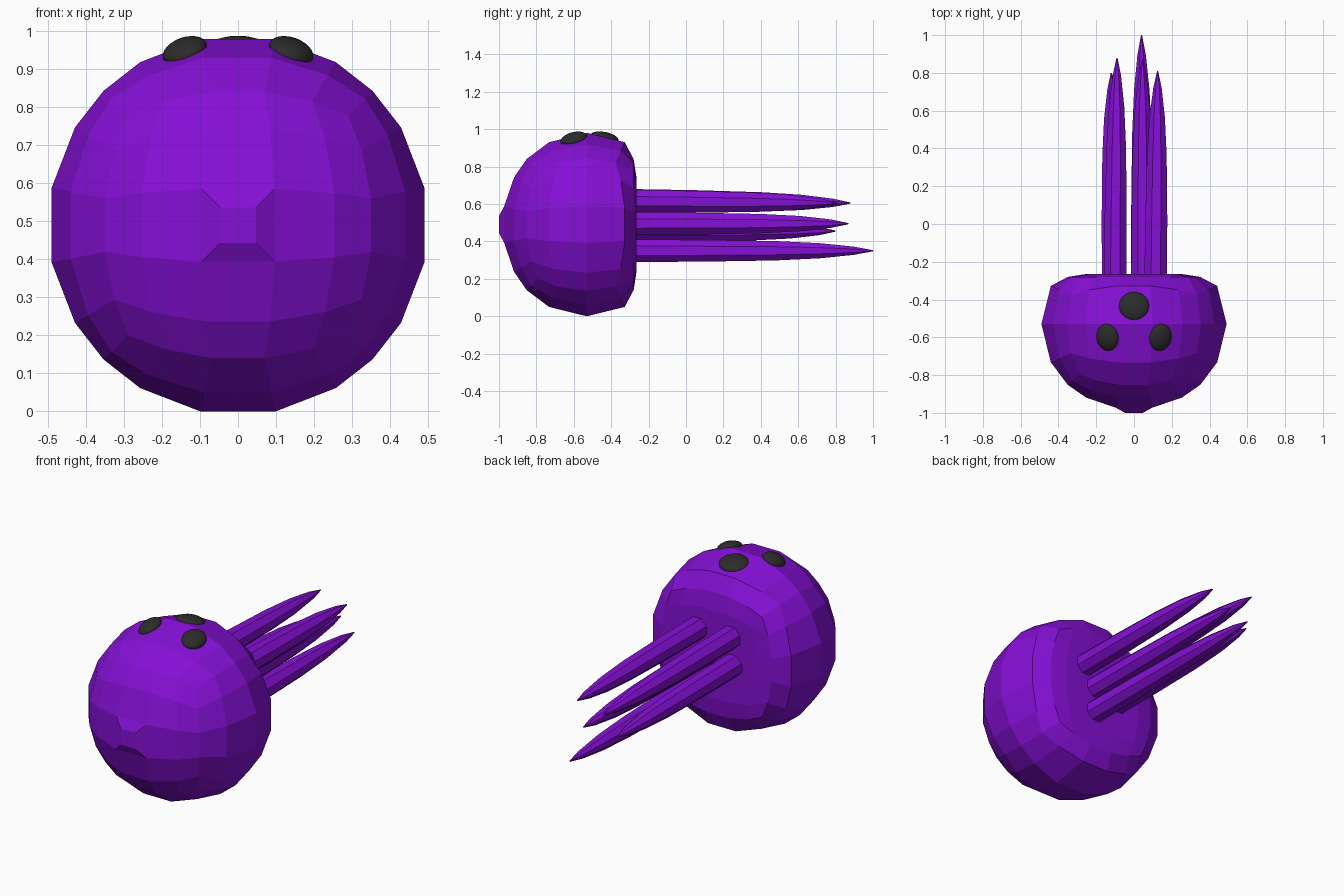
import bpy, bmesh, math
from mathutils import Vector

if "Cube" in bpy.data.objects:
    bpy.data.objects.remove(bpy.data.objects["Cube"])


def material(name, rgb):
    m = bpy.data.materials.new(name)
    m.diffuse_color = (*rgb, 1)
    m.use_nodes = True
    m.node_tree.nodes["Principled BSDF"].inputs["Base Color"].default_value = m.diffuse_color
    return m


PURPLE = material("purple", (0.235, 0.005, 0.67))
BLACK = material("soft_black", (0.025, 0.025, 0.025))
CENTRE = Vector((0, -0.53, 0.49))


def finish(bm, name, mat, smooth=False):
    bmesh.ops.recalc_face_normals(bm, faces=bm.faces[:])
    me = bpy.data.meshes.new(name)
    for f in bm.faces:
        f.smooth = smooth
    bm.to_mesh(me)
    bm.free()
    me.materials.append(mat)
    ob = bpy.data.objects.new(name, me)
    bpy.context.collection.objects.link(ob)
    return ob


# Head: cube cut into a grid, pushed onto a sphere, flattened at the back
bm = bmesh.new()
bmesh.ops.create_cube(bm, size=2)
cuts = {0: (-.6, -.2, .2, .6), 1: (-.5, 0, .5), 2: (-.6, -.2, .2, .6)}
for axis, places in cuts.items():
    for p in places:
        co, no = Vector(), Vector()
        co[axis], no[axis] = p, 1
        bmesh.ops.bisect_plane(bm, geom=bm.verts[:] + bm.edges[:] + bm.faces[:],
                               plane_co=co, plane_no=no)
for v in bm.verts:
    edge_ring = v.co.y > .99 and max(abs(v.co.x), abs(v.co.z)) > .99
    d = v.co.normalized() * 0.5
    v.co = CENTRE + Vector((d.x, d.y * 0.92, d.z))
    v.co.y = min(v.co.y, -0.28 if edge_ring else -0.265)
# slightly pointed front
bm.faces.ensure_lookup_table()
front = min(bm.faces, key=lambda f: f.calc_center_median().y)
bmesh.ops.inset_individual(bm, faces=[front], thickness=0.07)
for v in front.verts:
    v.co.y = -1.0
finish(bm, "head", PURPLE)


# Tentacles: tapered eight-sided spikes trailing from the flat back
PROFILE = [(0, .065), (.3, .063), (.6, .056), (.78, .044), (.92, .024), (1, .003)]


def tentacle(name, x, z, tip, r_scale=1.0, sides=8):
    bm = bmesh.new()
    y0 = -0.30
    rings = []
    for t, r in PROFILE:
        ring = []
        for i in range(sides):
            a = 2 * math.pi * (i + .5) / sides
            ring.append(bm.verts.new((
                x + (tip[0] - x) * t + r * r_scale * math.cos(a),
                y0 + (tip[1] - y0) * t,
                z + (tip[2] - z) * t + r * r_scale * math.sin(a))))
        rings.append(ring)
    for a, b in zip(rings, rings[1:]):
        for i in range(sides):
            j = (i + 1) % sides
            bm.faces.new((a[i], a[j], b[j], b[i]))
    bm.faces.new(rings[0])
    bm.faces.new(rings[-1])
    finish(bm, name, PURPLE)


tentacle("tentacle_upper_right", .115, .615, (.125, .81, .605))
tentacle("tentacle_upper_left", -.10, .62, (-.09, .88, .605))
tentacle("tentacle_middle", .045, .495, (.045, .87, .495))
tentacle("tentacle_lower_left", -.11, .46, (-.12, .80, .455))
tentacle("tentacle_bottom", .045, .35, (.04, 1.0, .35))


# Eyes: flattened smooth domes sunk into the top of the head
def eye(name, loc, size, rot):
    bm = bmesh.new()
    bmesh.ops.create_uvsphere(bm, u_segments=24, v_segments=12, radius=1)
    ob = finish(bm, name, BLACK, True)
    ob.location, ob.scale = loc, size
    ob.rotation_euler = [math.radians(a) for a in rot]


for side, s in (("left", -1), ("right", 1)):
    eye("eye_" + side, (s * .14, -.60, .948), (.061, .073, .032), (14, s * 20, 0))
eye("eye_back", (0, -.435, .953), (.081, .077, .032), (-12, 0, 0))
